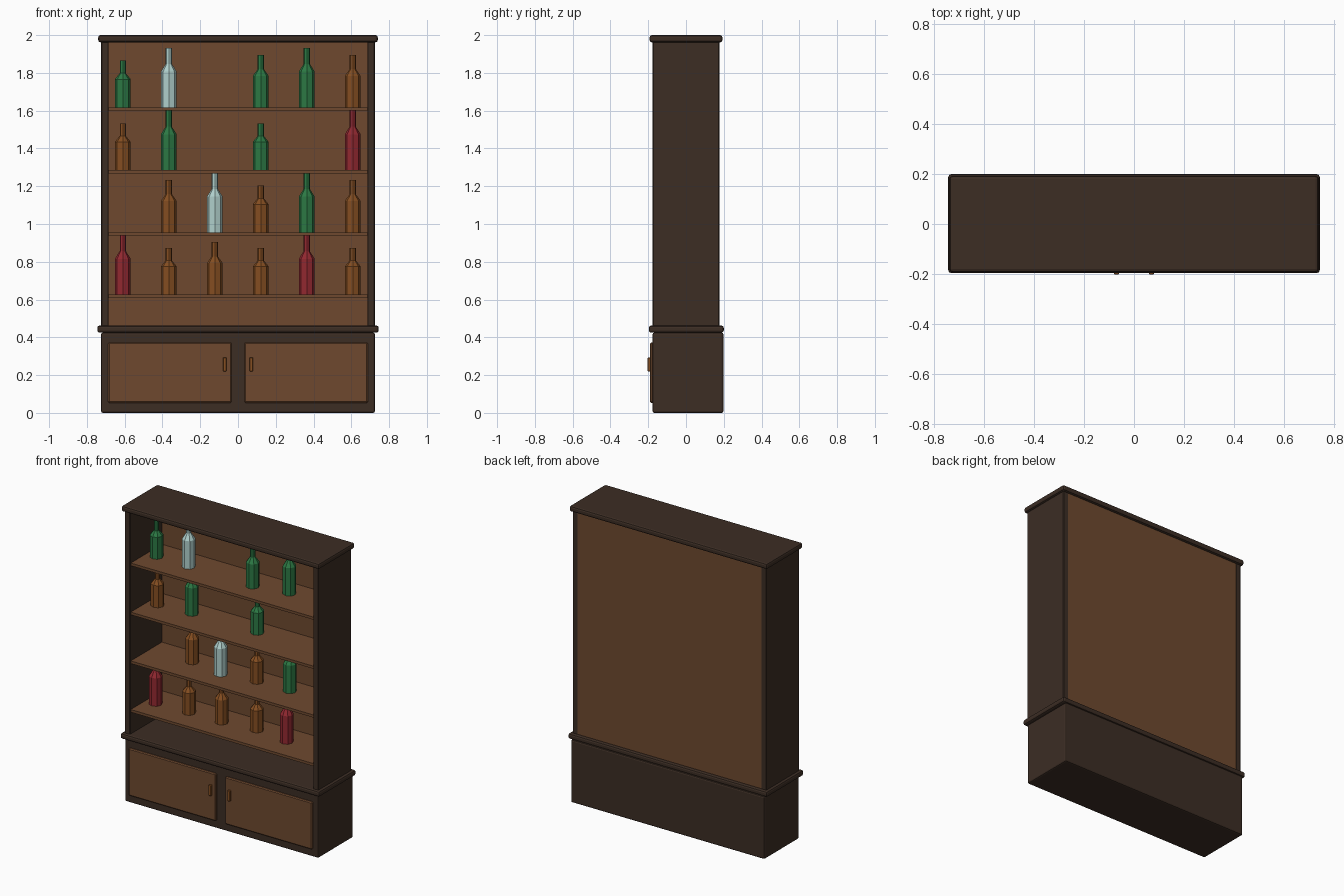
import bpy, bmesh, math

if "Cube" in bpy.data.objects:
    bpy.data.objects.remove(bpy.data.objects["Cube"])

def material(name, srgb):
    m = bpy.data.materials.new(name)
    lin = [((c / 255 + 0.055) / 1.055) ** 2.4 for c in srgb]
    m.diffuse_color = (*lin, 1)
    m.use_nodes = True
    m.node_tree.nodes["Principled BSDF"].inputs["Base Color"].default_value = m.diffuse_color
    return m

DARK = material("dark wood", (60, 45, 36))
BROWN = material("brown wood", (110, 73, 47))
AMBER = material("amber", (133, 78, 33))
GREEN = material("green glass", (44, 121, 68))
CLEAR = material("clear glass", (176, 208, 204))
RED = material("red glass", (146, 40, 48))

def finish(bm, name, mat):
    me = bpy.data.meshes.new(name)
    bm.to_mesh(me)
    bm.free()
    me.materials.append(mat)
    ob = bpy.data.objects.new(name, me)
    bpy.context.collection.objects.link(ob)
    return ob

def box(name, x, y, z, mat, bevel=0.0, segments=2):
    bm = bmesh.new()
    bmesh.ops.create_cube(bm, size=1)
    for v in bm.verts:
        for i, (lo, hi) in enumerate((x, y, z)):
            v.co[i] = (lo + hi) / 2 + v.co[i] * (hi - lo)
    if bevel:
        bmesh.ops.bevel(bm, geom=bm.edges[:], offset=bevel, segments=segments,
                        profile=0.5, affect='EDGES')
    return finish(bm, name, mat)

def bottle(name, x, y, z, h, mat, sides=8):
    # lathe profile: body, shoulder, neck
    rings = [(0.042, 0), (0.042, 0.6 * h), (0.016, 0.73 * h), (0.016, h)]
    bm = bmesh.new()
    loops = []
    for r, dz in rings:
        loops.append([bm.verts.new((x + r * math.cos(2 * math.pi * k / sides),
                                    y + r * math.sin(2 * math.pi * k / sides), z + dz))
                      for k in range(sides)])
    for a, b in zip(loops, loops[1:]):
        for k in range(sides):
            j = (k + 1) % sides
            bm.faces.new((a[k], a[j], b[j], b[k]))
    bm.faces.new(loops[0][::-1])
    bm.faces.new(loops[-1])
    return finish(bm, name, mat)

# cabinet base, waist and cornice
box("cabinet_base", (-0.725, 0.725), (-0.177, 0.198), (0, 0.425), DARK, 0.01)
box("waist_slab", (-0.745, 0.745), (-0.197, 0.2), (0.425, 0.462), DARK, 0.012)
box("cornice", (-0.74, 0.74), (-0.193, 0.193), (1.962, 2.0), DARK, 0.012)

# back panel and shelves
box("back_panel", (-0.69, 0.69), (0.165, 0.176), (0.45, 1.985), BROWN)
SHELF_TOPS = [0.627, 0.956, 1.286, 1.618]
for i, z in enumerate(SHELF_TOPS):
    box(f"shelf_{i + 1}", (-0.687, 0.687), (-0.168, 0.168), (z - 0.018, z), BROWN)

# mirrored sides, doors and handles
for s, side in ((-1, "left"), (1, "right")):
    span = lambda a, b: tuple(sorted((s * a, s * b)))
    box(f"{side}_side", span(0.685, 0.725), (-0.177, 0.177), (0.45, 1.97), DARK, 0.004, 1)
    box(f"{side}_door", span(0.034, 0.687), (-0.19, -0.17), (0.053, 0.373), BROWN, 0.006, 1)
    box(f"{side}_handle", span(0.06, 0.08), (-0.203, -0.185), (0.22, 0.293), AMBER, 0.003, 1)

# bottles per shelf: column, height, depth position, glass
S, M, L = 0.247, 0.277, 0.315
ROWS = [
    [(0, L, -0.01, RED), (1, S, 0, AMBER), (2, M, 0, AMBER), (3, S, 0.03, AMBER),
     (4, L, 0, RED), (5, S, 0.01, AMBER)],
    [(1, M, 0.035, AMBER), (2, L, -0.01, CLEAR), (3, S, 0.03, AMBER),
     (4, L, 0.035, GREEN), (5, M, 0.01, AMBER)],
    [(0, S, 0.01, AMBER), (1, L, 0.03, GREEN), (3, S, 0.035, GREEN), (5, L, 0.01, RED)],
    [(0, S, 0, GREEN), (1, L, -0.005, CLEAR), (3, M, -0.015, GREEN),
     (4, L, 0.03, GREEN), (5, M, 0.01, AMBER)],
]
for i, row in enumerate(ROWS):
    for col, h, y, mat in row:
        bottle(f"bottle_{i + 1}_{col + 1}", -0.61 + 0.2435 * col, y, SHELF_TOPS[i], h, mat)
